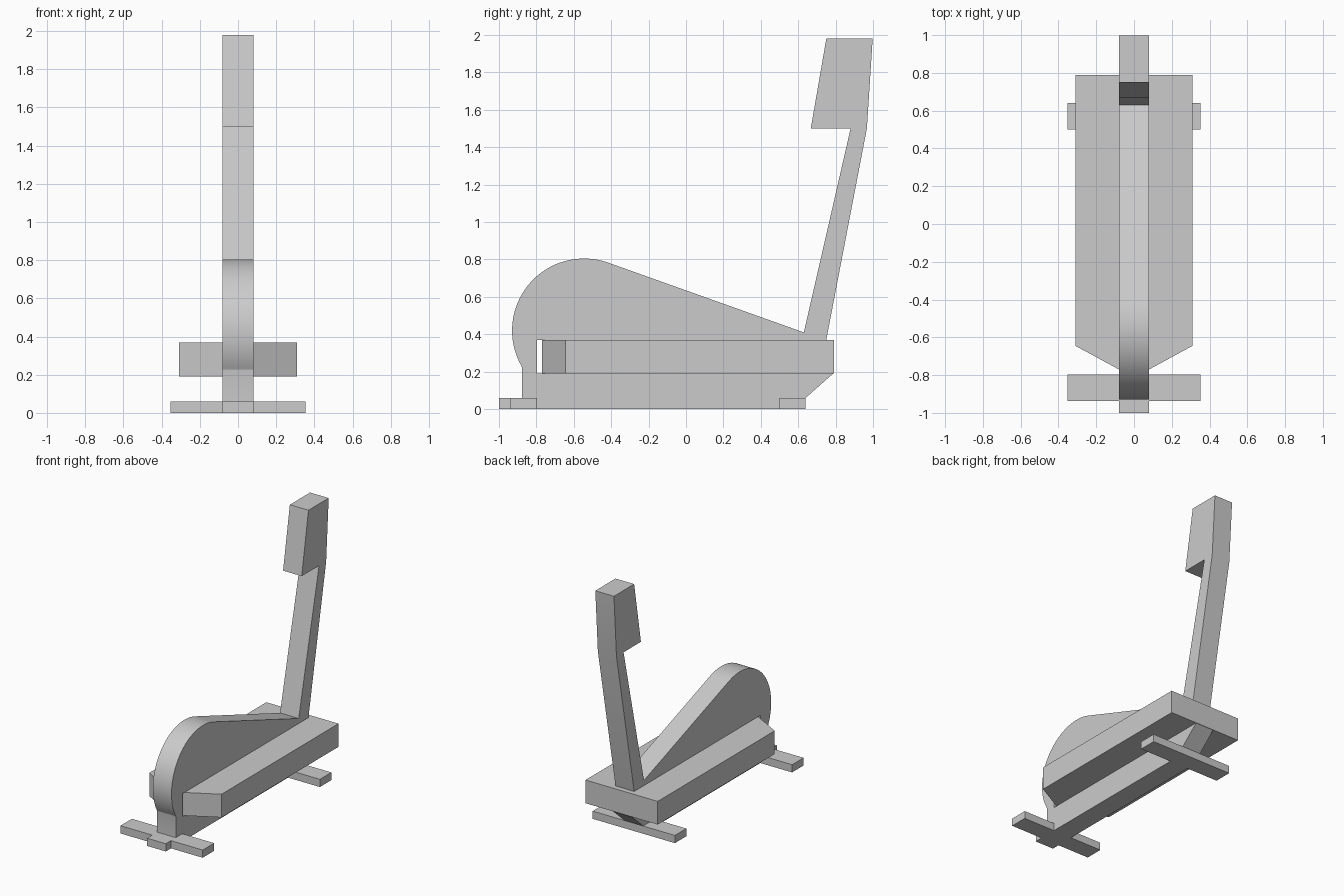
import bpy, bmesh, math
from mathutils import Vector

cube = bpy.data.objects.get("Cube")
if cube:
    bpy.data.objects.remove(cube, do_unlink=True)

grey = bpy.data.materials.new("light grey")
grey.use_nodes = True
colour = (0.6, 0.6, 0.6, 1)
grey.diffuse_color = colour
grey.node_tree.nodes["Principled BSDF"].inputs["Base Color"].default_value = colour


def extrude_outline(name, points, offset):
    """Fill a closed 3D outline and extrude it along the offset."""
    bm = bmesh.new()
    face = bm.faces.new([bm.verts.new(p) for p in points])
    moved = bmesh.ops.extrude_face_region(bm, geom=[face], use_keep_orig=True)["geom"]
    bmesh.ops.translate(bm, vec=Vector(offset),
                        verts=[v for v in moved if isinstance(v, bmesh.types.BMVert)])
    bmesh.ops.recalc_face_normals(bm, faces=bm.faces)
    mesh = bpy.data.meshes.new(name)
    bm.to_mesh(mesh)
    bm.free()
    mesh.materials.append(grey)
    obj = bpy.data.objects.new(name, mesh)
    bpy.context.collection.objects.link(obj)
    return obj


def slab(name, half_width, y0, y1, z0, z1):
    w = half_width
    outline = [(-w, y0, z0), (w, y0, z0), (w, y1, z0), (-w, y1, z0)]
    return extrude_outline(name, outline, (0, 0, z1 - z0))


# Central frame: base rail, round front housing, leaning post and head,
# with a slot that holds the deck
T = 0.08
arc = []
for i in range(33):
    a = math.radians(70.5 + (210 - 70.5) * i / 32)
    arc.append((-0.545 + 0.385 * math.cos(a), 0.42 + 0.385 * math.sin(a)))
post = [(0.75, 0.37), (0.967, 1.5), (0.998, 1.98), (0.75, 1.98),
        (0.667, 1.5), (0.88, 1.5), (0.63, 0.41)]
toe = [(-0.877, 0.22), (-0.877, 0.06), (-1, 0.06), (-1, 0)]
rail = [(0.64, 0), (0.64, 0.06), (0.787, 0.19)]
slot = [(-0.797, 0.19), (-0.797, 0.37)]
profile = post + arc + toe + rail + slot
frame = extrude_outline("central_frame", [(-T, y, z) for y, z in profile], (2 * T, 0, 0))

# Smooth the round housing, keep the other edges sharp
bpy.ops.object.select_all(action='DESELECT')
frame.select_set(True)
bpy.context.view_layer.objects.active = frame
bpy.ops.object.shade_smooth_by_angle(angle=math.radians(12))

# Deck with a tapered front
half = [(T, -0.77), (0.31, -0.645), (0.31, 0.79)]
deck_outline = half + [(-x, y) for x, y in reversed(half)]
extrude_outline("deck", [(x, y, 0.19) for x, y in deck_outline], (0, 0, 0.18))

# Cross feet
slab("front_foot", 0.353, -0.937, -0.797, 0, 0.06)
slab("rear_foot", 0.353, 0.5, 0.64, 0, 0.06)
